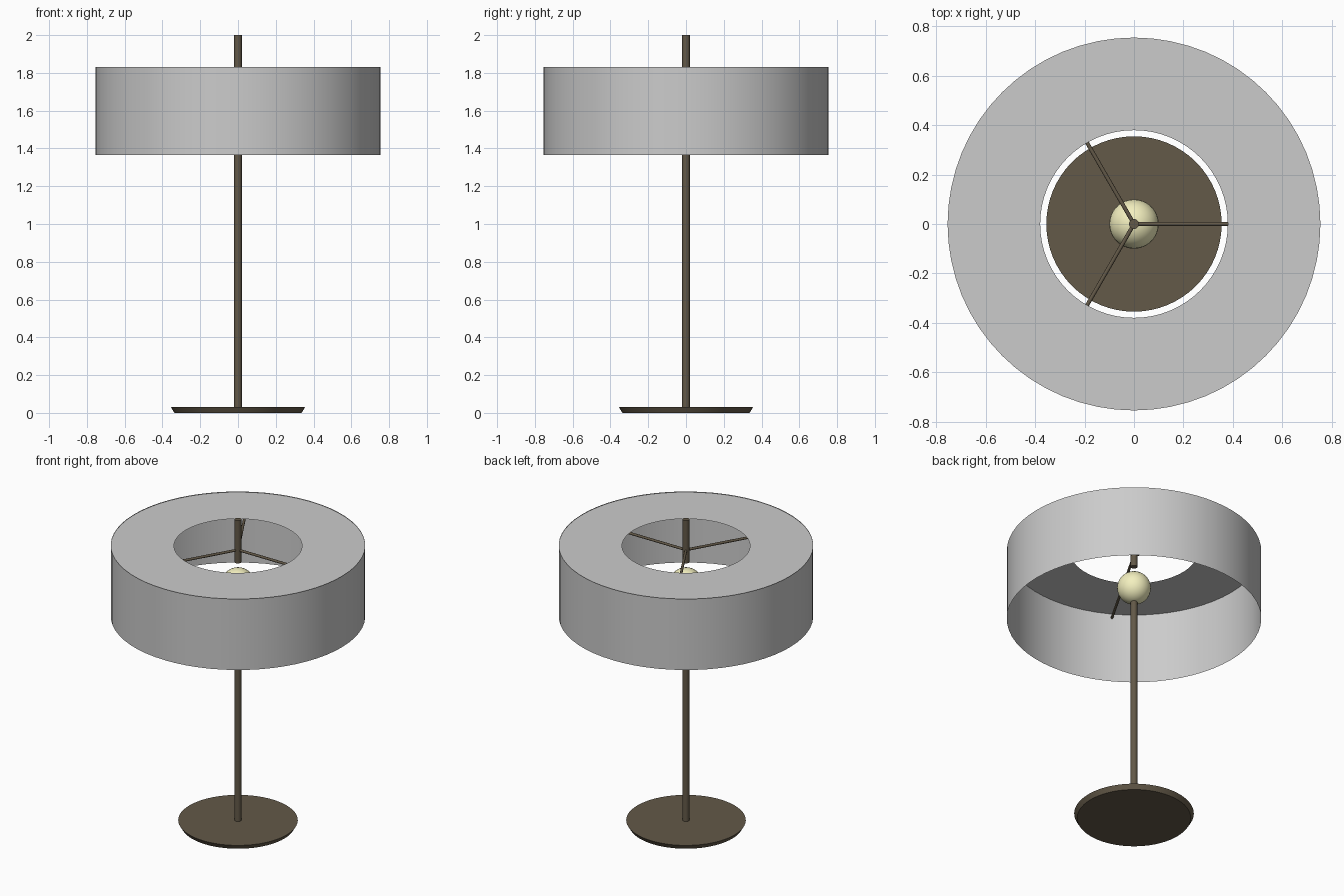
import bpy
import math
from mathutils import Matrix, Vector

if "Cube" in bpy.data.objects:
    bpy.data.objects.remove(bpy.data.objects["Cube"])


def material(name, rgb):
    m = bpy.data.materials.new(name)
    m.diffuse_color = (*rgb, 1.0)
    m.use_nodes = True
    m.node_tree.nodes["Principled BSDF"].inputs["Base Color"].default_value = m.diffuse_color
    return m


bronze = material("dark_bronze", (0.125, 0.10, 0.065))
glow = material("warm_glass", (0.90, 0.87, 0.52))


def finish(name, mat=None):
    ob = bpy.context.object
    ob.name = name
    bpy.ops.object.shade_smooth_by_angle(angle=math.radians(35))
    if mat:
        ob.data.materials.append(mat)
    return ob


def lathe(name, profile, segments=64, mat=None):
    # open profile of (radius, z) points revolved around z
    verts = [(r * math.cos(2 * math.pi * i / segments),
              r * math.sin(2 * math.pi * i / segments), z)
             for r, z in profile for i in range(segments)]
    faces = []
    for k in range(len(profile) - 1):
        a, b = k * segments, (k + 1) * segments
        for i in range(segments):
            j = (i + 1) % segments
            faces.append((a + i, a + j, b + j, b + i))
    me = bpy.data.meshes.new(name)
    me.from_pydata(verts, [], faces)
    ob = bpy.data.objects.new(name, me)
    bpy.context.collection.objects.link(ob)
    bpy.ops.object.select_all(action='DESELECT')
    ob.select_set(True)
    bpy.context.view_layer.objects.active = ob
    return finish(name, mat)


def rod(name, start, end, radius, mat, sides):
    a, b = Vector(start), Vector(end)
    bpy.ops.mesh.primitive_cylinder_add(vertices=sides, radius=radius,
                                        depth=(b - a).length, location=(a + b) / 2)
    bpy.context.object.rotation_euler = (b - a).to_track_quat('Z', 'Y').to_euler()
    return finish(name, mat)


# weighted foot, slightly undercut
bpy.ops.mesh.primitive_cone_add(vertices=64, radius1=0.337, radius2=0.355,
                                depth=0.03, location=(0, 0, 0.015))
finish("base", bronze)

# stem below the bulb, and the separate post carrying the shade
rod("stem", (0, 0, 0.02), (0, 0, 1.50), 0.02, bronze, 24)
rod("top_post", (0, 0, 1.72), (0, 0, 2.0), 0.02, bronze, 24)

# globe bulb
bpy.ops.mesh.primitive_uv_sphere_add(segments=32, ring_count=16, radius=0.1,
                                     location=(0, 0, 1.576))
finish("bulb", glow)

# drum shade, open below: thin outer wall and top ring with a round opening
lathe("shade_wall", [(0.755, 1.365), (0.755, 1.83)])
lathe("shade_top_ring", [(0.755, 1.826), (0.38, 1.826)])

# three spokes from the post out to the shade wall
for i in range(3):
    t = 2 * math.pi * i / 3
    rod(f"spoke_{i + 1}", (0, 0, 1.80),
        (0.753 * math.cos(t), 0.753 * math.sin(t), 1.80), 0.008, bronze, 12)
